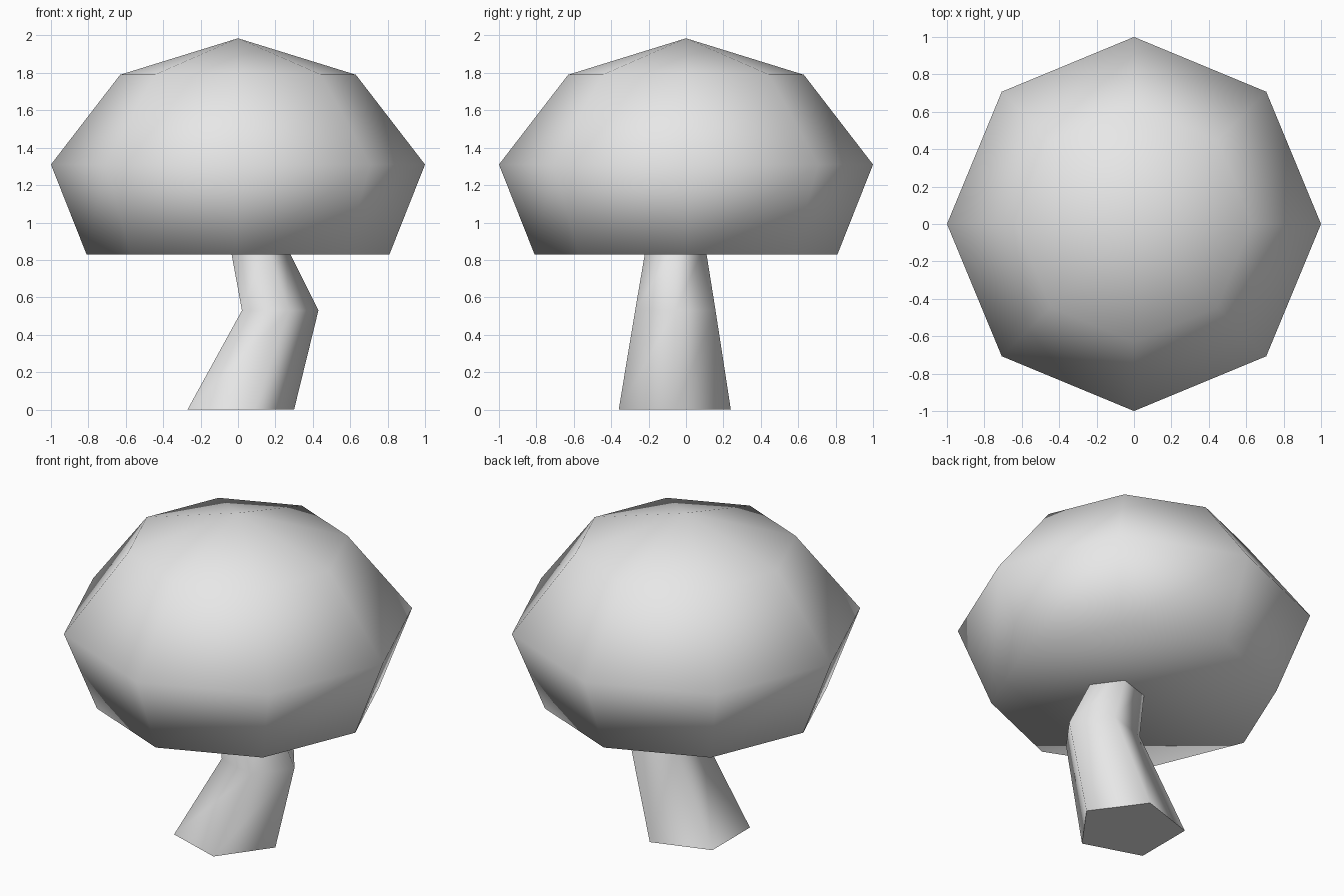
import bpy
import bmesh
from math import cos, sin, tau

default_cube = bpy.data.objects.get("Cube")
if default_cube:
    bpy.data.objects.remove(default_cube, do_unlink=True)

# One plain grey for the whole model
grey = bpy.data.materials.new("plain_grey")
grey.use_nodes = True
grey.diffuse_color = (0.8, 0.8, 0.8, 1)
grey.node_tree.nodes["Principled BSDF"].inputs["Base Color"].default_value = (0.8, 0.8, 0.8, 1)


def loft(name, sides, rings, apex=None):
    """Join rings of (x, y, z, radius), bottom first; close with an apex or a flat lid."""
    bm = bmesh.new()
    loops = []
    for x, y, z, r in rings:
        loops.append([bm.verts.new((x + r * cos(tau * i / sides),
                                    y + r * sin(tau * i / sides), z))
                      for i in range(sides)])
    for low, high in zip(loops, loops[1:]):
        for i in range(sides):
            j = (i + 1) % sides
            bm.faces.new((low[i], low[j], high[j], high[i]))
    bm.faces.new(loops[0][::-1])
    top = loops[-1]
    if apex:
        tip = bm.verts.new(apex)
        for i in range(sides):
            bm.faces.new((top[i], top[(i + 1) % sides], tip))
    else:
        bm.faces.new(top)
    for face in bm.faces:
        face.smooth = True
    mesh = bpy.data.meshes.new(name)
    mesh.materials.append(grey)
    # The stem's flat ends keep a crisp edge
    if not apex:
        for loop in (loops[0], top):
            for i in range(sides):
                bm.edges.get((loop[i], loop[(i + 1) % sides])).smooth = False
    bm.to_mesh(mesh)
    bm.free()
    obj = bpy.data.objects.new(name, mesh)
    bpy.context.collection.objects.link(obj)
    return obj


# Bent five-sided stem, ending just inside the cap
loft("stem", 5, [(-0.015, -0.06, 0, 0.315),
                 (0.204, -0.057, 0.53, 0.226),
                 (0.09, -0.055, 0.88, 0.165)])

# Eight-sided rounded cap with a flat underside
loft("cap", 8, [(0, 0, 0.83, 0.81),
                (0, 0, 1.31, 1.0),
                (0, 0, 1.79, 0.63)], apex=(0, 0, 1.985))
